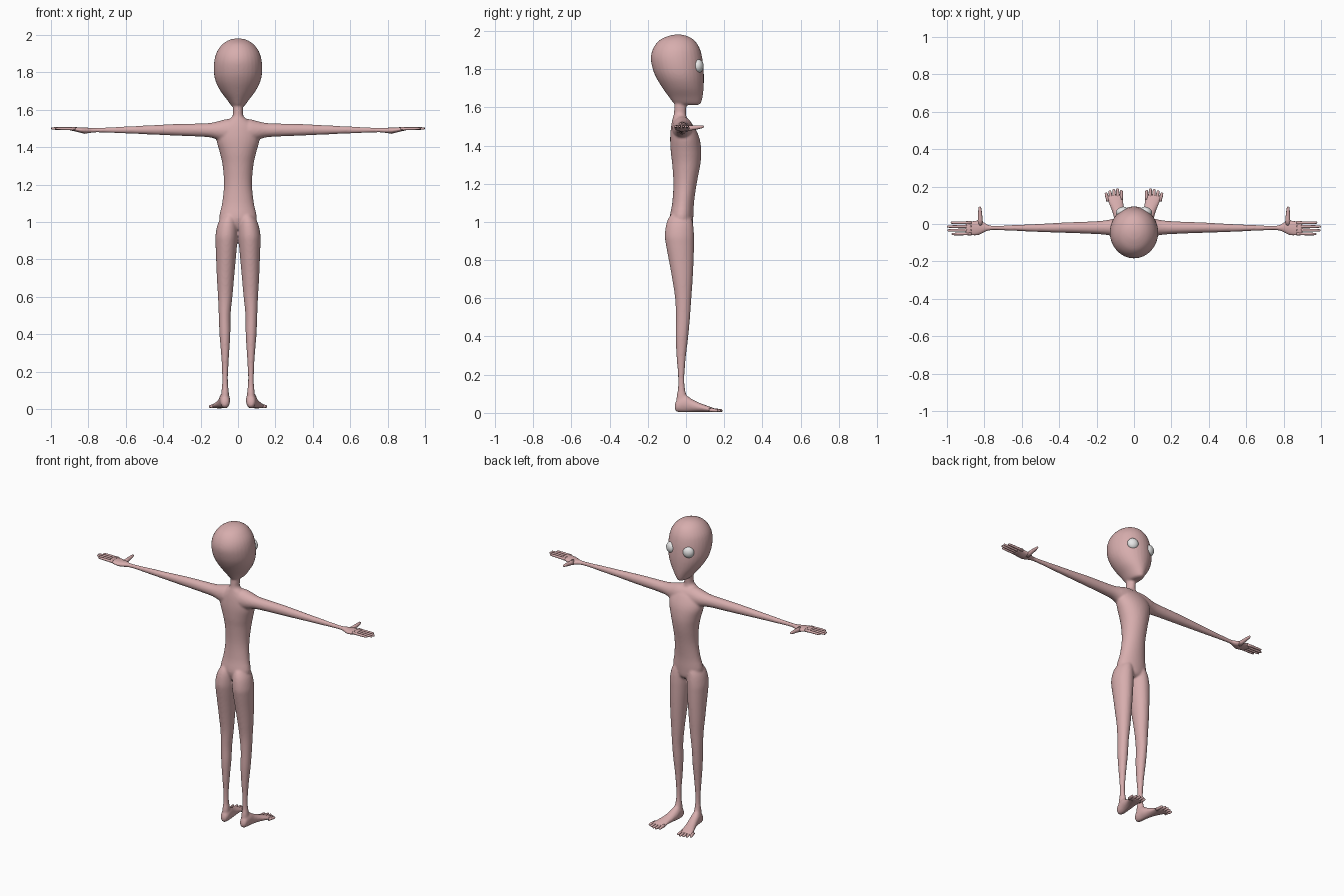
import bpy, bmesh, math
from mathutils import Vector

if "Cube" in bpy.data.objects:
    bpy.data.objects.remove(bpy.data.objects["Cube"])


def material(name, rgb):
    m = bpy.data.materials.new(name)
    m.diffuse_color = (*rgb, 1)
    m.use_nodes = True
    m.node_tree.nodes["Principled BSDF"].inputs["Base Color"].default_value = m.diffuse_color
    return m


SKIN = material("pink skin", (0.68, 0.42, 0.42))
EYE = material("pale grey eye", (0.8, 0.8, 0.8))


def skin_rings(bm, rings):
    """Join rings of points into a closed tube."""
    rows = [[bm.verts.new(p) for p in r] for r in rings]
    n = len(rows[0])
    for a, b in zip(rows, rows[1:]):
        for i in range(n):
            bm.faces.new((a[i], a[(i + 1) % n], b[(i + 1) % n], b[i]))
    bm.faces.new(rows[0])
    bm.faces.new(rows[-1])


def spline(keys, steps=4):
    """Smooth in-between sections from a few key sections."""
    out = []
    for i in range(len(keys) - 1):
        p0, p1 = keys[max(i - 1, 0)], keys[i]
        p2, p3 = keys[i + 1], keys[min(i + 2, len(keys) - 1)]
        for s in range(steps):
            t = s / steps
            out.append([0.5 * (2 * b + (c - a) * t + (2 * a - 5 * b + 4 * c - d) * t * t
                               + (3 * b - a - 3 * c + d) * t ** 3)
                        for a, b, c, d in zip(p0, p1, p2, p3)])
    return out + [list(keys[-1])]


def loft(bm, axis, keys, side=1, n=32):
    """Ellipse sections: position along axis, then low/high of the other two axes."""
    rings = []
    for t, a0, a1, b0, b1 in spline(keys):
        ring = []
        for i in range(n):
            w = 2 * math.pi * i / n
            a = (a0 + a1) / 2 + (a1 - a0) / 2 * math.cos(w)
            b = (b0 + b1) / 2 + (b1 - b0) / 2 * math.sin(w)
            x, y, z = {"x": (t, a, b), "y": (a, t, b), "z": (a, b, t)}[axis]
            ring.append((x * side, y, z))
        rings.append(ring)
    skin_rings(bm, rings)


def digit(bm, p, q, r0, r1, side, n=12):
    """Tapered rod with a rounded tip."""
    p, q = Vector(p), Vector(q)
    d = (q - p).normalized()
    u = d.cross(Vector((0, 0, 1))).normalized()
    v = u.cross(d)
    rings = []
    length = (q - p).length
    for t, k in ((0, 1), (0.3, 0.9), (0.55, 1), (0.8, 1), (1 - .5 * r1 / length, 0.87),
                 (1 - .15 * r1 / length, 0.5), (1, 0.1)):
        r = (r0 + (r1 - r0) * t) * k
        ring = []
        for i in range(n):
            w = 2 * math.pi * i / n
            c = p + d * length * t + u * r * math.cos(w) + v * r * math.sin(w)
            ring.append((c.x * side, c.y, c.z))
        rings.append(ring)
    skin_rings(bm, rings)


def finish(bm, name, mat):
    bmesh.ops.recalc_face_normals(bm, faces=bm.faces)
    for f in bm.faces:
        f.smooth = True
    me = bpy.data.meshes.new(name)
    bm.to_mesh(me)
    bm.free()
    me.materials.append(mat)
    ob = bpy.data.objects.new(name, me)
    bpy.context.collection.objects.link(ob)
    return ob


def sym(rows):
    """Sections centred on x = 0: height, half width, back, front."""
    return [(z, -w, w, y0, y1) for z, w, y0, y1 in rows]


# body: torso, neck, head, arms with palms, legs, feet, fused into one skin
body = bmesh.new()
loft(body, "z", sym([
    (0.95, .03, -.05, .01), (0.97, .075, -.07, .032), (1.02, .10, -.085, .038),
    (1.1, .085, -.072, .042), (1.2, .075, -.066, .056), (1.3, .082, -.072, .075),
    (1.37, .097, -.08, .08), (1.44, .115, -.083, .07), (1.5, .105, -.078, .042),
    (1.54, .06, -.07, .008), (1.565, .03, -.064, 0), (1.6, .027, -.062, .002),
    (1.66, .025, -.06, 0)]))
loft(body, "z", sym([
    (1.612, .018, -.03, .06), (1.62, .034, -.062, .077), (1.655, .06, -.09, .087),
    (1.7, .094, -.122, .092), (1.75, .119, -.153, .094), (1.8, .129, -.174, .092),
    (1.86, .127, -.184, .085), (1.91, .113, -.171, .071), (1.95, .083, -.14, .044),
    (1.973, .047, -.094, .006), (1.981, .012, -.055, -.028)]))
arm = [(0, -.07, .035, 1.42, 1.55), (.06, -.072, .035, 1.425, 1.55),
       (.1, -.067, .03, 1.437, 1.54), (.15, -.058, .02, 1.452, 1.529),
       (.22, -.053, .014, 1.457, 1.526), (.35, -.048, .009, 1.462, 1.523),
       (.5, -.043, .001, 1.469, 1.515), (.65, -.036, -.006, 1.475, 1.508),
       (.76, -.033, -.009, 1.478, 1.503), (.8, -.045, .008, 1.474, 1.504),
       (.83, -.06, .02, 1.474, 1.505), (.87, -.064, .017, 1.484, 1.507),
       (.895, -.063, .014, 1.489, 1.508), (.902, -.05, .002, 1.494, 1.504)]
leg = [(1.05, .03, .06, -.06, 0), (1.03, .012, .085, -.085, .025),
       (.99, .003, .108, -.103, .037), (.93, .002, .12, -.111, .042),
       (.88, .005, .12, -.105, .042), (.8, .012, .117, -.09, .04),
       (.7, .021, .113, -.072, .035), (.6, .03, .107, -.057, .028),
       (.5, .04, .103, -.053, .021), (.4, .041, .099, -.054, .012),
       (.3, .047, .091, -.05, 0), (.2, .053, .085, -.042, -.008),
       (.13, .053, .085, -.042, -.006), (.08, .048, .09, -.05, .005),
       (.03, .048, .09, -.05, .005)]
foot = [(-.059, .062, .078, .02, .04), (-.052, .05, .09, .008, .062),
        (-.03, .043, .096, .003, .085), (0, .043, .1, .003, .092),
        (.03, .045, .106, .004, .073), (.07, .051, .118, .005, .053),
        (.11, .056, .135, .004, .038), (.14, .057, .147, .003, .027),
        (.156, .065, .14, .006, .02)]
for side in (1, -1):
    loft(body, "x", arm, side)
    loft(body, "z", leg, side)
    loft(body, "y", foot, side)
skin = finish(body, "body", SKIN)
remesh = skin.modifiers.new("fuse", "REMESH")
remesh.mode = "VOXEL"
remesh.voxel_size = 0.0065
remesh.use_smooth_shade = True
smooth = skin.modifiers.new("soften", "SMOOTH")
smooth.factor = 0.5
smooth.iterations = 5

# fingers and thumbs
hands = bmesh.new()
for side in (1, -1):
    for y, tip in ((.007, .98), (-.014, 1.0), (-.034, .997), (-.054, .975)):
        digit(hands, (.87, y * .95, 1.498), (tip, y, 1.5), .0095, .0065, side)
    digit(hands, (.822, -.005, 1.488), (.824, .093, 1.499), .017, .007, side)
finish(hands, "fingers", SKIN)

# toes, fanned outward
toes = bmesh.new()
for side in (1, -1):
    for i, tip in enumerate((.182, .191, .188, .18, .168)):
        digit(toes, (.068 + .0175 * i, .13 - .002 * i, .015),
              (.067 + .021 * i, tip, .012), .0105, .0075, side)
finish(toes, "toes", SKIN)

# eyes, slightly flattened and turned outward with the face
eyes = bmesh.new()
for side in (1, -1):
    ball = bmesh.ops.create_uvsphere(eyes, u_segments=24, v_segments=16, radius=1)["verts"]
    out = Vector((side * .4, .92, 0)).normalized()
    across = Vector((out.y, -out.x, 0))
    for v in ball:
        x, y, z = v.co
        v.co = (Vector((side * .064, .066, 1.816)) + across * x * .034
                + out * y * .025 + Vector((0, 0, z * .035)))
finish(eyes, "eyes", EYE)
